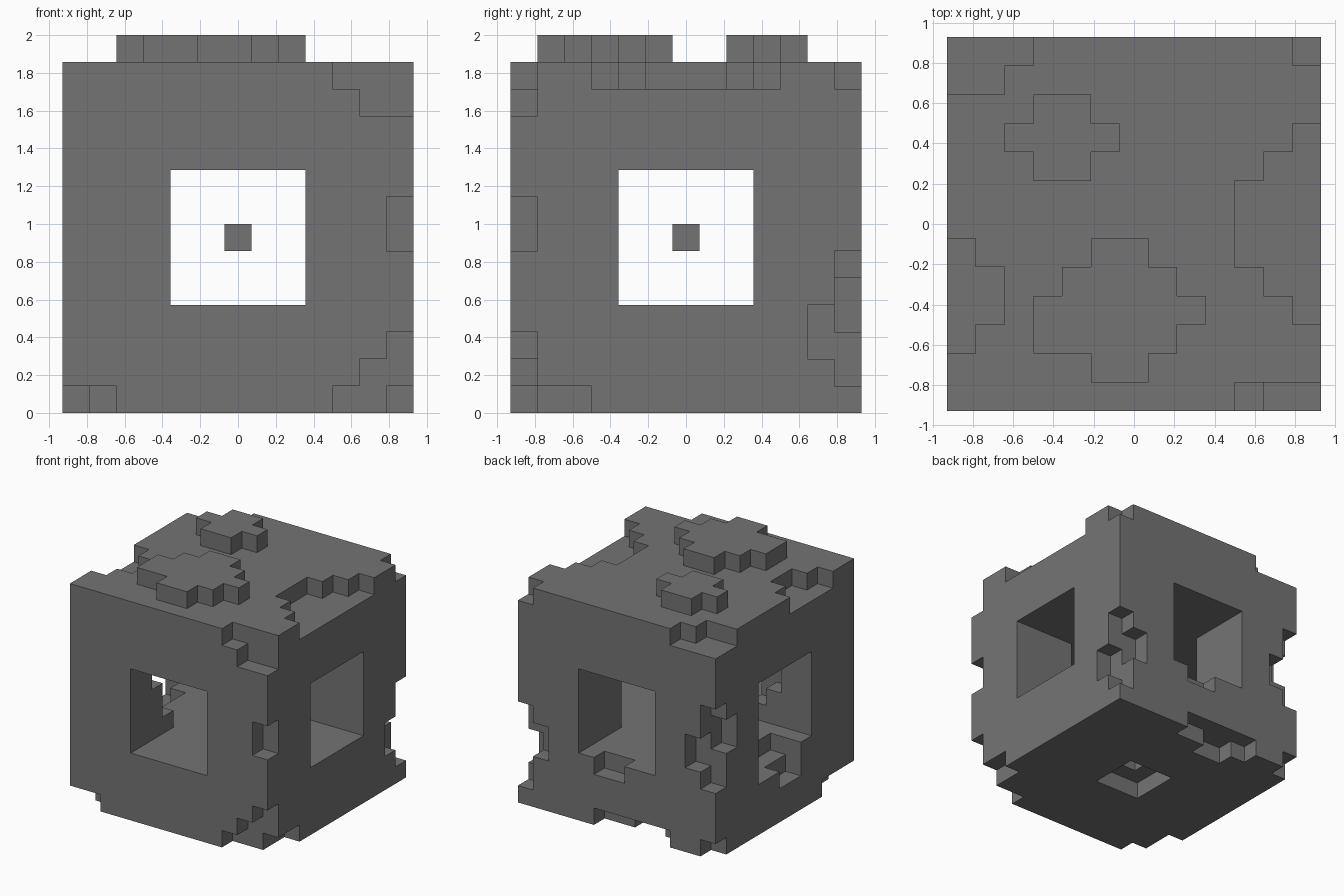
import bpy
import bmesh
from mathutils import Vector

cube = bpy.data.objects.get("Cube")
if cube:
    bpy.data.objects.remove(cube, do_unlink=True)

UNIT = 1 / 7          # edge of one small block
N = 13                # blocks along the body
HALF = N / 2

stone = bpy.data.materials.new("stone grey")
stone.use_nodes = True
grey = (0.175, 0.175, 0.175, 1)
stone.diffuse_color = grey
stone.node_tree.nodes["Principled BSDF"].inputs["Base Color"].default_value = grey


def span(r):
    return range(r[0], r[1] + 1) if isinstance(r, tuple) else (r,)


def box(x, y, z):
    """Cells of a box; each argument is one index or an inclusive (first, last)."""
    return {(i, j, k) for i in span(x) for j in span(y) for k in span(z)}


def build(name, cells):
    """Skin a set of cells with only its outward faces."""
    bm = bmesh.new()
    for cell in cells:
        for axis in range(3):
            for sign in (-1, 1):
                normal = Vector((0, 0, 0))
                normal[axis] = sign
                if tuple(int(c + d) for c, d in zip(cell, normal)) in cells:
                    continue
                u, v = Vector((0, 0, 0)), Vector((0, 0, 0))
                u[(axis + 1) % 3] = 0.5
                v[(axis + 2) % 3] = 0.5 * sign
                mid = Vector(cell) + Vector((0.5, 0.5, 0.5)) + normal / 2
                corners = (mid - u - v, mid + u - v, mid + u + v, mid - u + v)
                bm.faces.new([bm.verts.new((p - Vector((HALF, HALF, 0))) * UNIT)
                              for p in corners])
    bmesh.ops.remove_doubles(bm, verts=bm.verts[:], dist=UNIT / 100)
    mesh = bpy.data.meshes.new(name)
    bm.to_mesh(mesh)
    bm.free()
    mesh.materials.append(stone)
    obj = bpy.data.objects.new(name, mesh)
    bpy.context.collection.objects.link(obj)
    return obj


full, window, top = (0, N - 1), (4, 8), N - 1
body = box(full, full, full)

# Crossing tunnels
body -= box(window, full, window) | box(full, window, window)

# Chips in the top edges
body -= box((0, 2), 12, top) | box((0, 1), 11, top)
body -= box(12, 12, top)
body -= box(12, (3, 9), top) | box(11, (4, 8), top) | box(10, (5, 7), top)
body -= box(0, (2, 5), top) | box(1, (3, 4), top)
body -= box((10, 12), 0, top) | box((11, 12), 0, 11)

# Chips in the upright edges
body -= box(12, 0, (6, 7))
body -= box(12, 12, (1, 5)) | box(12, 11, (2, 3)) | box(11, 12, (3, 4))
body -= box(0, 12, (4, 8)) | box(1, 12, (5, 6)) | box(0, 11, (6, 7))

# Chips in the bottom edges
body -= box((10, 12), 0, 0) | box((11, 12), 0, 1) | box(12, 0, 2)
body -= box(12, (1, 2), 0)
body -= box((0, 1), 0, 0) | box(0, (1, 2), 0)
body -= box((3, 7), 12, 0) | box((4, 5), 11, 0)
body -= box(0, 12, 0)

# Chips inside the tunnels and on the window sills
body -= box(3, 3, (5, 9)) | box(3, 2, (7, 8)) | box(2, 3, (6, 7))
body -= box((6, 7), 12, 3)
body -= box(0, (5, 8), 3) | box(0, (5, 6), 2) | box(1, (5, 7), 3)

# Stepped socket in the underside
body -= box((5, 7), (5, 7), 0) | box(6, 6, 1)

build("stone_body", body)

# Raised patches on the top
build("small_top_patch", box((3, 4), (8, 10), N) | box((2, 5), 9, N))
build("large_top_patch", box((5, 6), (1, 5), N) | box((3, 7), 2, N)
      | box((3, 8), 3, N) | box((4, 7), 4, N))

# Floating block in the middle of the tunnels
build("floating_core", box(6, 6, 6))
